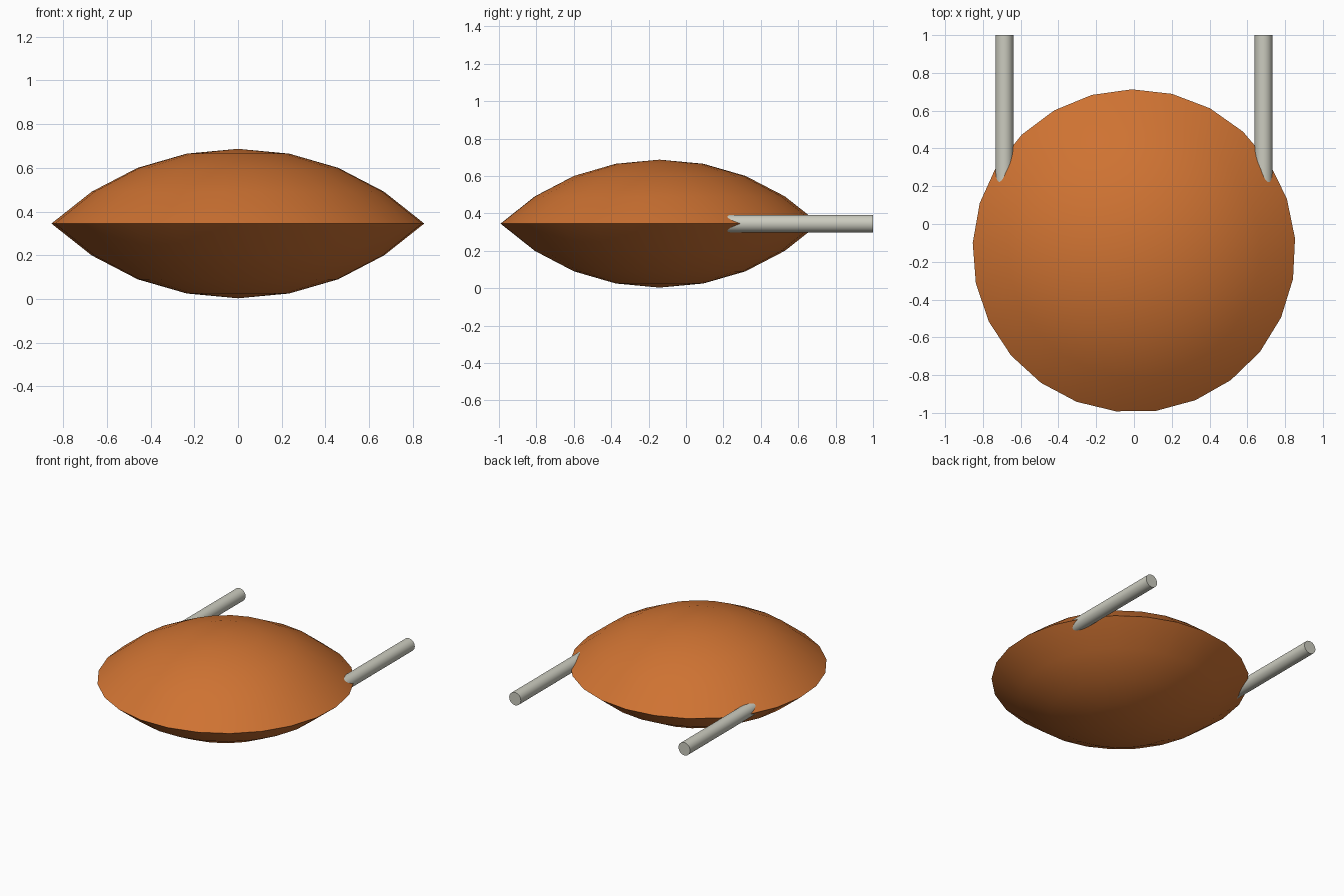
import bpy, bmesh, math

cube = bpy.data.objects.get("Cube")
if cube:
    bpy.data.objects.remove(cube, do_unlink=True)


def make_material(name, rgb):
    mat = bpy.data.materials.new(name)
    mat.use_nodes = True
    mat.diffuse_color = (*rgb, 1)
    mat.node_tree.nodes["Principled BSDF"].inputs["Base Color"].default_value = (*rgb, 1)
    return mat


def finish(obj, mat):
    obj.data.materials.append(mat)
    bpy.ops.object.select_all(action="DESELECT")
    obj.select_set(True)
    bpy.context.view_layer.objects.active = obj
    bpy.ops.object.shade_smooth_by_angle(angle=math.radians(40))


orange = make_material("burnt_orange", (0.62, 0.17, 0.032))
grey = make_material("warm_grey", (0.60, 0.60, 0.52))

MID_Z = 0.345
CENTRE_Y = -0.142

# Lens-shaped body: half profile (radius, height above the rim), mirrored below
half = [(0.0, 0.342), (0.235, 0.32), (0.46, 0.255), (0.67, 0.146), (0.855, 0.0)]
profile = half + [(r, -h) for r, h in reversed(half[:-1])]

bm = bmesh.new()
phase = math.radians(4.4)
verts = [bm.verts.new((r * math.cos(phase), r * math.sin(phase), h)) for r, h in profile]
edges = [bm.edges.new(pair) for pair in zip(verts, verts[1:])]
bmesh.ops.spin(bm, geom=verts + edges, cent=(0, 0, 0), axis=(0, 0, 1),
               angle=2 * math.pi, steps=25, use_duplicate=False)
bmesh.ops.remove_doubles(bm, verts=bm.verts[:], dist=0.0005)
bmesh.ops.recalc_face_normals(bm, faces=bm.faces[:])
mesh = bpy.data.meshes.new("lens_body")
bm.to_mesh(mesh)
bm.free()
body = bpy.data.objects.new("lens_body", mesh)
body.location = (0, CENTRE_Y, MID_Z)
bpy.context.collection.objects.link(body)
finish(body, orange)

# Two rear tubes running straight back out of the rim
START_Y, END_Y = 0.2, 1.0
for side, name in ((1, "left_tube"), (-1, "right_tube")):
    bpy.ops.mesh.primitive_cylinder_add(
        vertices=32, radius=0.047, depth=END_Y - START_Y,
        location=(side * 0.686, (START_Y + END_Y) / 2, MID_Z),
        rotation=(math.pi / 2, 0, 0))
    tube = bpy.context.object
    tube.name = name
    finish(tube, grey)
